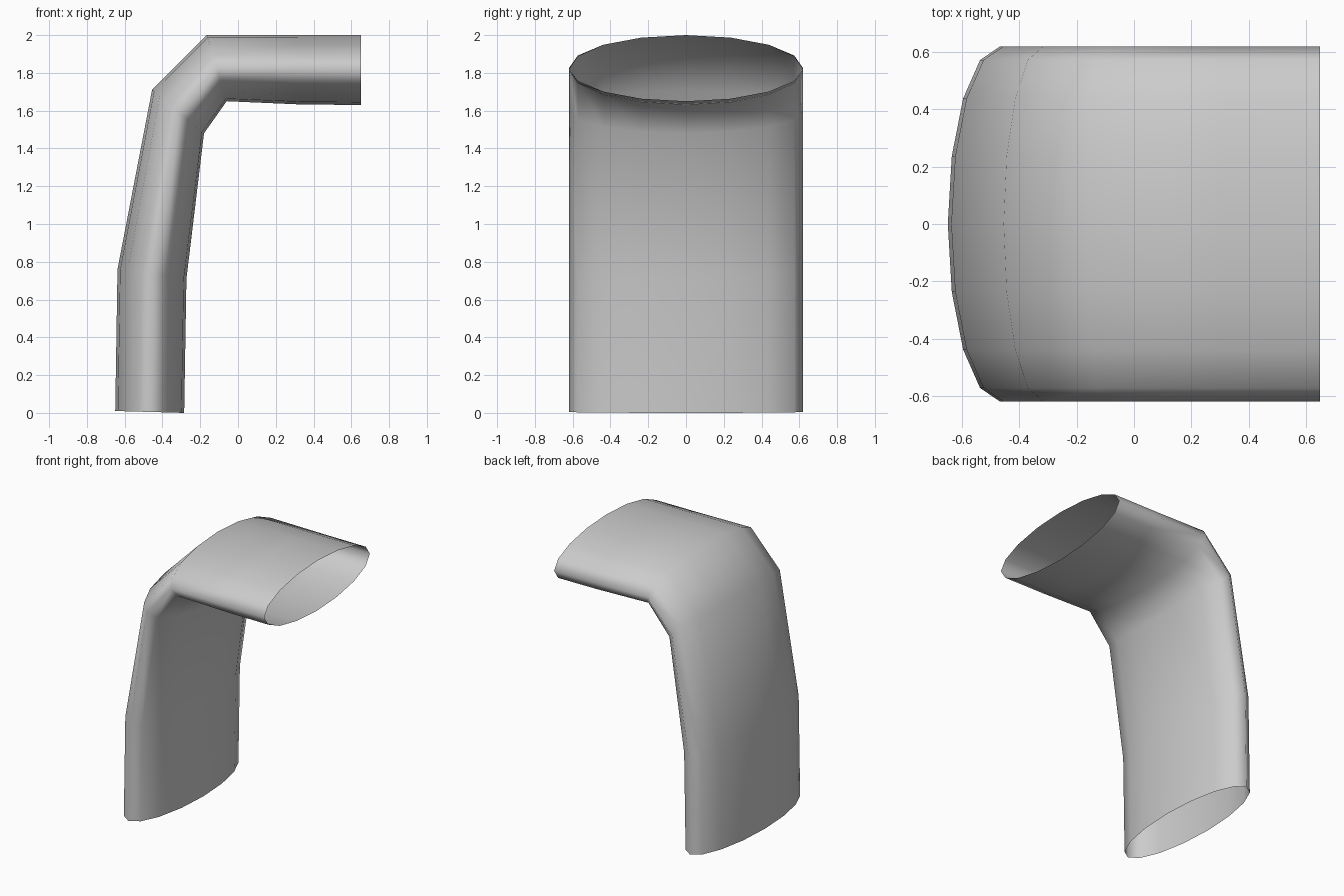
import bpy, bmesh
from math import sin, cos, pi

if "Cube" in bpy.data.objects:
    bpy.data.objects.remove(bpy.data.objects["Cube"])

SIDES = 16
HALF_WIDTH = 0.62

# Bend stations: outer (x, z) and inner (x, z) points of each cross-section
stations = [
    ((-0.65, 0.01), (-0.285, 0.0)),
    ((-0.638, 0.76), (-0.273, 0.71)),
    ((-0.455, 1.71), (-0.18, 1.48)),
    ((-0.165, 2.0), (-0.06, 1.65)),
    ((0.31, 2.0), (0.33, 1.633)),
    ((0.65, 2.0), (0.65, 1.63)),
]

# Open, flattened pipe: one elliptical ring per station, bridged together
bm = bmesh.new()
rings = []
for (ox, oz), (ix, iz) in stations:
    ring = []
    for i in range(SIDES):
        a = 2 * pi * i / SIDES
        t = (1 - cos(a)) / 2
        ring.append(bm.verts.new((ox + (ix - ox) * t, HALF_WIDTH * sin(a), oz + (iz - oz) * t)))
    rings.append(ring)
for lower, upper in zip(rings, rings[1:]):
    for i in range(SIDES):
        j = (i + 1) % SIDES
        bm.faces.new((lower[i], upper[i], upper[j], lower[j]))

# Make the faces point outwards
bm.normal_update()
face = bm.faces[:][0]
if face.normal.x > 0:
    bmesh.ops.reverse_faces(bm, faces=bm.faces[:])
for f in bm.faces:
    f.smooth = True

mesh = bpy.data.meshes.new("bent_pipe")
bm.to_mesh(mesh)
bm.free()
pipe = bpy.data.objects.new("bent_pipe", mesh)
bpy.context.collection.objects.link(pipe)
